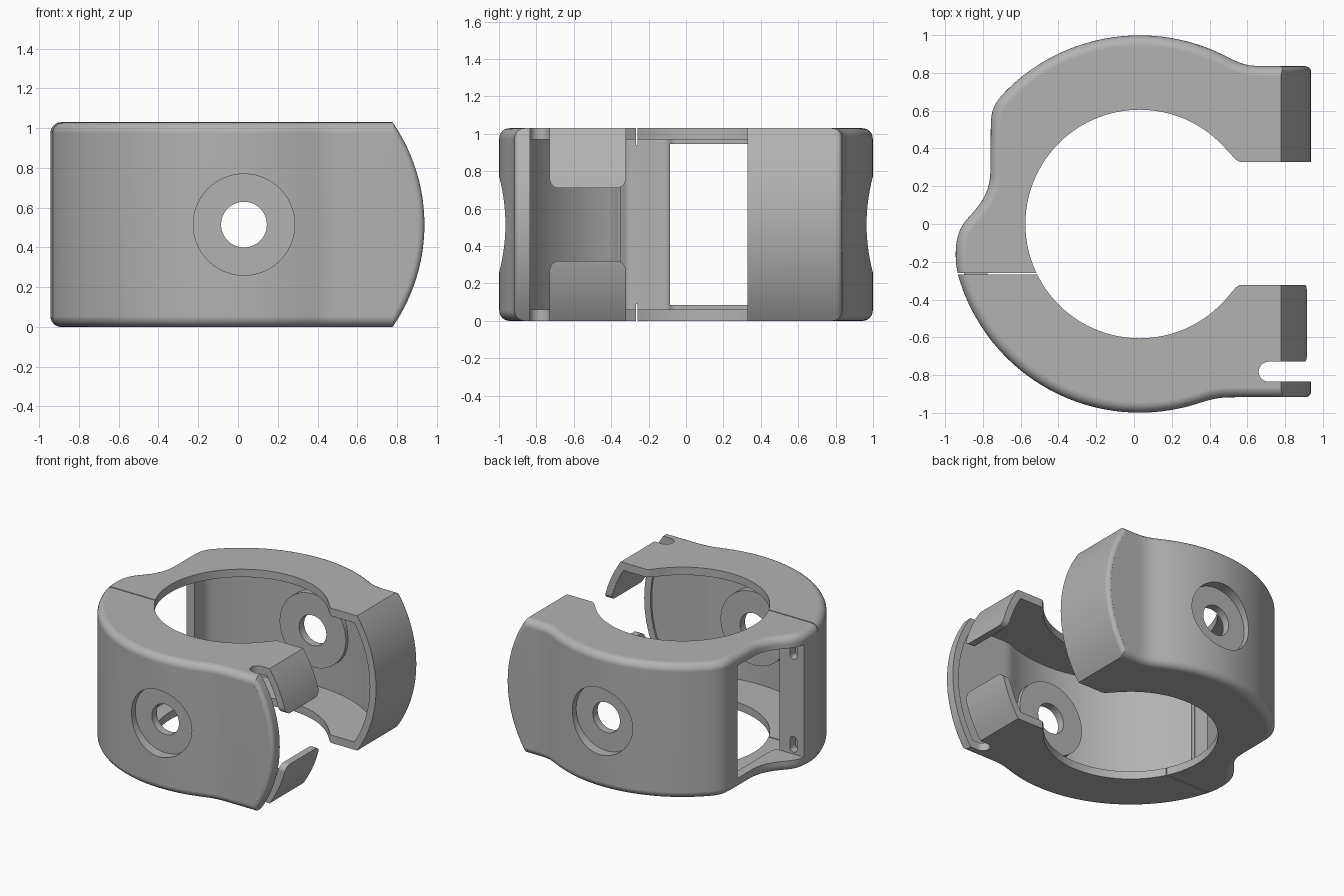
import bpy, bmesh, math
from mathutils import Vector

if "Cube" in bpy.data.objects:
    bpy.data.objects.remove(bpy.data.objects["Cube"])

H, ZC, CX = 1.03, 0.515, 0.03      # height, mid height, bore centre x


def arc(cx, cy, r, a0, a1, n):
    return [(cx + r * math.cos(math.radians(a0 + (a1 - a0) * i / n)),
             cy + r * math.sin(math.radians(a0 + (a1 - a0) * i / n))) for i in range(n + 1)]


def circle(cx, cy, r, n=72):
    return arc(cx, cy, r, 0, 360, n)[:-1]


def rect(x0, x1, y0, y1):
    return [(x0, y0), (x1, y0), (x1, y1), (x0, y1)]


def inset(pts, d):
    """Mitred inward offset of a counter-clockwise outline."""
    out = []
    for i, p in enumerate(pts):
        a, b, c = Vector(pts[i - 1]), Vector(p), Vector(pts[(i + 1) % len(pts)])
        e, f = (b - a).normalized(), (c - b).normalized()
        n1, n2 = Vector((-e.y, e.x)), Vector((-f.y, f.x))
        out.append(b + (n1 + n2) * (d / (1 + n1.dot(n2))))
    return out


def loft(name, outline, layers, axis='z'):
    """Solid from an outline swept through (position, inset) layers."""
    bm = bmesh.new()
    rings = []
    for w, d in layers:
        ring = inset(outline, d) if d else outline
        place = {'z': lambda p: (p[0], p[1], w), 'y': lambda p: (p[0], w, p[1]),
                 'x': lambda p: (w, p[0], p[1])}[axis]
        rings.append([bm.verts.new(place(p)) for p in ring])
    n = len(outline)
    for a, b in zip(rings, rings[1:]):
        for i in range(n):
            bm.faces.new((a[i], a[(i + 1) % n], b[(i + 1) % n], b[i]))
    bm.faces.new(rings[0][::-1])
    bm.faces.new(rings[-1])
    bmesh.ops.recalc_face_normals(bm, faces=bm.faces[:])
    me = bpy.data.meshes.new(name)
    bm.to_mesh(me)
    bm.free()
    ob = bpy.data.objects.new(name, me)
    bpy.context.collection.objects.link(ob)
    return ob


def prism(outline, lo, hi, axis='z'):
    return loft("cutter", outline, [(lo, 0), (hi, 0)], axis)


def cut(ob, *cutters):
    for c in cutters:
        m = ob.modifiers.new("cut", 'BOOLEAN')
        m.operation, m.solver, m.object = 'DIFFERENCE', 'EXACT', c
        bpy.context.view_layer.objects.active = ob
        bpy.ops.object.modifier_apply(modifier=m.name)
        bpy.data.objects.remove(c)
    return ob


def smooth_path(pts, step=0.02, passes=14):
    """Resample an open path evenly and soften its corners."""
    out = []
    for a, b in zip(pts, pts[1:]):
        a, b = Vector(a), Vector(b)
        k = max(1, round((b - a).length / step))
        out += [a.lerp(b, i / k) for i in range(k)]
    out.append(Vector(pts[-1]))
    for _ in range(passes):
        out = [out[0]] + [(p + 2 * q + r) / 4 for p, q, r in zip(out, out[1:], out[2:])] + [out[-1]]
    return out


# Outer outline: clamp pad, back arc, flat side, hinge bulge, front arc, clamp pad
outline = smooth_path([(1.2, 0.835)] + arc(CX, 0, 1, 56.7, 142, 74)
                      + [(-0.76, 0.2), (-0.82, 0.09), (-0.915, 0.0), (-0.945, -0.08), (-0.945, -0.24)]
                      + arc(CX, 0, 1, 195, 293.5, 86) + [(1.2, -0.917)])

# Solid body with rounded rims
R = 0.055
q = [(R * (1 - math.cos(t)), R * (1 - math.sin(t))) for t in (math.pi / 2 * i / 6 for i in range(7))]
body = loft("body", outline, q + [(H - z, d) for z, d in reversed(q)])

# Ends of the clamp pads follow a cylinder about the screw axis
b = 0.03
s = [(b * (1 - math.cos(t)), b * (1 - math.sin(t))) for t in (math.pi / 2 * i / 5 for i in range(6))]
barrel = loft("cutter", circle(CX, ZC, 0.908, 128),
              [(-1.3, b)] + [(-0.917 + y, d) for y, d in s]
              + [(0.835 - y, d) for y, d in reversed(s)] + [(1.3, b)], 'y')
cut(body, cut(prism(rect(0.7, 1.3, -0.2, 1.3), -1.2, 1.2, 'y'), barrel))

# Bore with the mouth opening to the right
cut(body, prism(arc(CX, 0, 0.605, 42, 318, 80)
                + [(0.54, -0.335), (0.56, -0.322), (1.3, -0.322), (1.3, 0.328), (0.56, 0.328), (0.54, 0.34)],
                -0.1, 1.2))

# Hollow interior, leaving the hinge post, pad end walls and screw bosses
inside = smooth_path([(1.2, 0.765)] + arc(CX, 0, 0.93, 55.35, 140.7, 70)
                     + [(-0.69, -0.08), (-0.77, -0.09), (-0.77, -0.32), (-0.855, -0.35)]
                     + arc(CX, 0, 0.93, 203, 293.9, 76) + [(1.2, -0.85)], 0.02, 4)
cavity = prism(inside, 0.06, H - 0.06)
inner_end = cut(prism(rect(0.65, 1.3, -0.2, 1.3), -1.2, 1.2, 'y'),
                prism(circle(CX, ZC, 0.855, 128), -1.3, 1.3, 'y'))
cut(cavity, inner_end,
    prism(circle(CX, ZC, 0.28), 0.86, 1.1, 'y'), prism(circle(CX, ZC, 0.28), -1.1, -0.86, 'y'))
cut(body, cavity)

# Screw holes and counterbores on both sides
cut(body, prism(circle(CX, ZC, 0.115, 48), -1.2, 1.2, 'y'),
    prism(circle(CX, ZC, 0.255), 0.92, 1.2, 'y'), prism(circle(CX, ZC, 0.255), -1.2, -0.92, 'y'))

# Side window and the two small slots in the hinge post
cut(body, prism(rect(-1.2, -0.6, 0.085, H - 0.085), -0.085, 0.46, 'y'))
for z in (0.16, H - 0.16):
    slot = arc(-0.85, z + 0.03, 0.03, 0, 180, 10) + arc(-0.85, z - 0.03, 0.03, 180, 360, 10)
    cut(body, prism(slot, -0.15, -0.05, 'y'))

# Separate the halves at the hinge seam
front = body.copy()
front.data = body.data.copy()
bpy.context.collection.objects.link(front)
front.name, body.name = "front_half", "back_half"
cut(body, prism(rect(-1.5, 1.5, -1.5, -0.259), -0.3, 1.4))
cut(front, prism(rect(-1.5, 1.5, -0.267, 1.5), -0.3, 1.4))

# Hidden tongue joining both halves inside the hinge post
tongue = loft("hinge_tongue", rect(-0.9, -0.775, -0.3, -0.2), [(0.09, 0), (H - 0.09, 0)])

# Front half: relief slot beside the clip tabs
cut(front, prism(arc(0.713, -0.782, 0.053, 90, 270, 16) + [(1.3, -0.835), (1.3, -0.729)], -0.1, 1.2))

# Gap between the two round-cornered clip tabs
y0, y1, c = -0.729, -0.322, 0.05
upper = arc(y0 + c, 0.71 + c, c, 180, 270, 8) + arc(y1 - c, 0.71 + c, c, 270, 360, 8) + [(y1, 1.2), (y0, 1.2)]
lower = [(y, 2 * ZC - z) for y, z in reversed(upper)]
gap = cut(prism(rect(-0.83, -0.2, 0.2, 0.83), 0.6, 1.3, 'x'),
          prism(upper, 0.5, 1.4, 'x'), prism(lower, 0.5, 1.4, 'x'))
cut(front, gap)

# Finish
grey = bpy.data.materials.new("mid grey")
grey.diffuse_color = (0.45, 0.45, 0.45, 1)
grey.use_nodes = True
grey.node_tree.nodes["Principled BSDF"].inputs["Base Color"].default_value = grey.diffuse_color
for ob in (body, front, tongue):
    ob.data.materials.clear()
    ob.data.materials.append(grey)
    bpy.ops.object.select_all(action='DESELECT')
    ob.select_set(True)
    bpy.context.view_layer.objects.active = ob
    bpy.ops.object.shade_smooth_by_angle(angle=math.radians(30))
    w = ob.modifiers.new("weighted normals", 'WEIGHTED_NORMAL')
    w.keep_sharp = True
